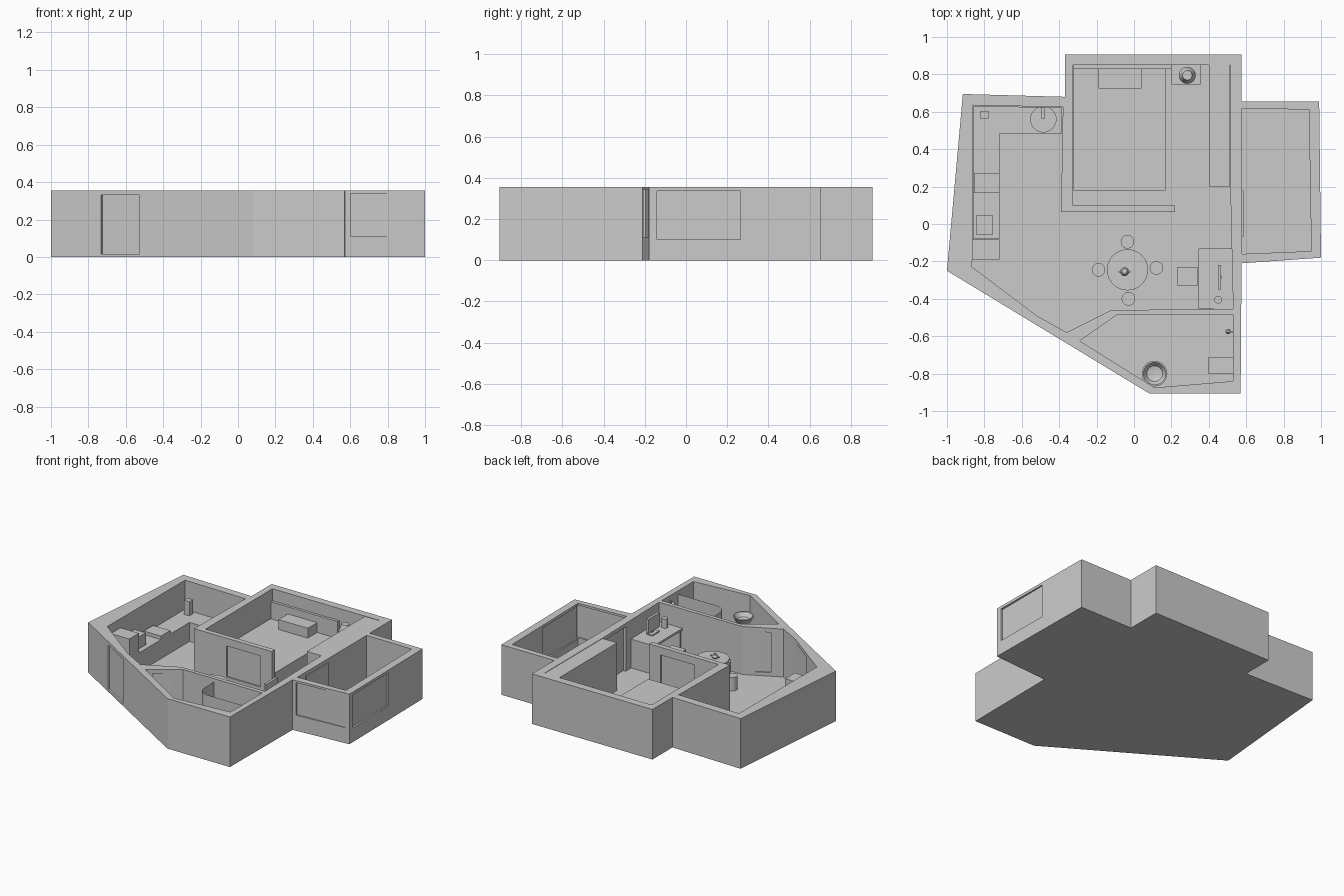
import bpy, bmesh, math
from mathutils import Vector

if "Cube" in bpy.data.objects:
    bpy.data.objects.remove(bpy.data.objects["Cube"])

H, FLOOR = 0.355, 0.015


def finish(name, bm, smooth=False):
    bmesh.ops.recalc_face_normals(bm, faces=bm.faces)
    me = bpy.data.meshes.new(name)
    bm.to_mesh(me)
    bm.free()
    ob = bpy.data.objects.new(name, me)
    bpy.context.collection.objects.link(ob)
    if smooth:
        bpy.ops.object.select_all(action='DESELECT')
        ob.select_set(True)
        bpy.context.view_layer.objects.active = ob
        bpy.ops.object.shade_smooth_by_angle(angle=math.radians(35))
    return ob


def prism(name, pts, z0, z1):
    bm = bmesh.new()
    f = bm.faces.new([bm.verts.new((x, y, z0)) for x, y in pts])
    r = bmesh.ops.extrude_face_region(bm, geom=[f])
    vs = [v for v in r['geom'] if isinstance(v, bmesh.types.BMVert)]
    bmesh.ops.translate(bm, verts=vs, vec=(0, 0, z1 - z0))
    return finish(name, bm)


def box(name, x0, x1, y0, y1, z0, z1):
    return prism(name, [(x0, y0), (x1, y0), (x1, y1), (x0, y1)], z0, z1)


def slab(name, a, b, t, z0, z1):
    """Upright slab of thickness t between two plan points."""
    a, b = Vector(a), Vector(b)
    d = (b - a).normalized()
    n = Vector((-d.y, d.x)) * t / 2
    return prism(name, [a - n, b - n, b + n, a + n], z0, z1)


def lathe(name, x, y, profile, seg=32):
    """Turn an (r, z) profile around a vertical axis at x, y."""
    bm = bmesh.new()
    vs = [bm.verts.new((x + r, y, z)) for r, z in profile]
    es = [bm.edges.new(p) for p in zip(vs, vs[1:])]
    bmesh.ops.spin(bm, geom=vs + es, cent=(x, y, 0), axis=(0, 0, 1),
                   angle=math.tau, steps=seg, use_duplicate=False)
    bmesh.ops.remove_doubles(bm, verts=bm.verts, dist=1e-5)
    return finish(name, bm, True)


def cyl(name, x, y, r, z0, z1):
    return lathe(name, x, y, [(0, z0), (r, z0), (r, z1), (0, z1)])


def cut(ob, cutter):
    m = ob.modifiers.new("cut", 'BOOLEAN')
    m.operation, m.solver, m.object = 'DIFFERENCE', 'EXACT', cutter
    bpy.context.view_layer.objects.active = ob
    bpy.ops.object.modifier_apply(modifier=m.name)
    bpy.data.objects.remove(cutter)


# Shell of the flat with its rooms hollowed out
shell = prism("wall_shell", [(-.915, .695), (-.37, .68), (-.37, .905), (.575, .905), (.575, .655),
                             (.99, .655), (1, -.18), (.575, -.21), (.57, -.905), (.08, -.905),
                             (-1, -.25)], 0, H)
rooms = [
    [(-.86, .635), (-.38, .625), (-.39, .065), (.22, .065), (.22, .1), (-.325, .1), (-.325, .85),
     (.515, .85), (.515, .2), (.53, -.455), (-.12, -.46), (-.36, -.58), (-.52, -.49), (-.865, -.23)],
    [(-.29, -.625), (-.09, -.485), (.53, -.485), (.53, -.84), (.11, -.875)],
    [(.578, .617), (.935, .612), (.948, -.145), (.578, -.16)],
]
for r in rooms:
    cut(shell, prism("cutter", r, FLOOR, 1))

# Doors and windows: opening through the wall with a thinner panel inside
openings = [
    ("front_door", (-.718, -.389), (-.513, -.513), .16, .03, FLOOR, .33),
    ("bathroom_door", (-.27, -.57), (-.17, -.511), .13, .04, .04, .325),
    ("sunroom_door", (.5625, -.07), (.5625, .18), .11, .045, FLOOR, .33),
    ("sunroom_front_window", (.6, -.184), (.965, -.166), .11, .024, .11, .34),
    ("sunroom_side_window", (.97, -.14), (.97, .265), .12, .03, .1, .335),
    ("bedroom_window", (-.137, .0825), (.13, .0825), .08, .014, .08, .3),
]
for name, a, b, depth, t, z0, z1 in openings:
    cut(shell, slab("cutter", a, b, depth, z0, z1))
    slab(name, a, b, t, z0, z1)

# Bedroom
box("wardrobe", .4, .514, .2, .849, FLOOR, H - .002)
box("bed", -.324, .17, .18, .83, FLOOR, .15)
box("pillow", -.19, .04, .725, .83, .15, .22)
box("headboard", -.324, .2, .83, .849, FLOOR, .27)
box("nightstand", .2, .355, .745, .849, FLOOR, .15)
lathe("table_lamp", .285, .795, [(0, .15), (.03, .15), (.03, .16), (.008, .165), (.008, .23),
                                 (.045, .23), (.025, .29), (0, .29)])

# Kitchen
counter = prism("kitchen_counter", [(-.859, -.08), (-.72, -.08), (-.72, .485), (-.386, .485),
                                    (-.384, .622), (-.859, .632)], FLOOR, .15)
cut(counter, cyl("cutter", -.485, .56, .068, .11, .3))
box("sink_tap_post", -.497, -.475, .61, .623, .15, .24)
box("sink_tap_spout", -.497, -.475, .565, .623, .23, .245)
box("hob", -.855, -.72, .165, .27, .15, .175)
box("microwave", -.845, -.755, -.055, .045, .15, .235)
box("bottle", -.82, -.777, .565, .605, .15, .25)
box("fridge", -.864, -.72, -.19, -.082, FLOOR, .29)

# Dining table and stools
lathe("dining_table", -.035, -.245, [(0, FLOOR), (.06, FLOOR), (.06, .025), (.018, .03),
                                     (.018, .175), (.11, .175), (.11, .19), (0, .19)])
for x, y in ((-.035, -.095), (-.19, -.245), (.12, -.235), (-.03, -.4)):
    cyl("stool", x, y, .036, FLOOR, .11)
lathe("teapot", -.05, -.255, [(0, .19), (.014, .19), (.022, .202), (.014, .216),
                              (.006, .219), (.006, .226), (0, .228)], 16)
box("teapot_spout", -.083, -.018, -.259, -.251, .2, .208)

# Desk
box("desk_top", .345, .528, -.455, -.13, .205, .22)
for y in (-.452, -.143):
    box("desk_leg", .355, .522, y, y + .012, FLOOR, .205)
box("desk_chair", .23, .34, -.33, -.23, FLOOR, .15)
box("monitor_base", .435, .48, -.325, -.245, .22, .228)
box("monitor_stand", .458, .468, -.295, -.275, .228, .26)
box("monitor_screen", .448, .466, -.35, -.22, .245, .345)
cyl("desk_cup", .45, -.405, .02, .22, .285)

# Bathroom
lathe("washbasin", .11, -.8, [(0, FLOOR), (.03, FLOOR), (.02, .05), (.02, .18), (.05, .205),
                              (.068, .24), (.06, .24), (.042, .212), (0, .2)])
box("toilet", .395, .529, -.8, -.715, FLOOR, .14)
lathe("shower_head", .503, -.575, [(0, .295), (.014, .295), (.014, .303), (.005, .32), (0, .32)], 16)
box("shower_arm", .503, .53, -.579, -.571, .312, .32)

# Curved shower curtain
path = [(.53, -.67)]
path += [(.23 - .08 * math.sin(i * math.pi / 20), -.59 - .08 * math.cos(i * math.pi / 20))
         for i in range(11)] + [(.15, -.485)]
bm = bmesh.new()
lo = [bm.verts.new((x, y, FLOOR)) for x, y in path]
hi = [bm.verts.new((x, y, .33)) for x, y in path]
for i in range(len(path) - 1):
    bm.faces.new((lo[i], lo[i + 1], hi[i + 1], hi[i]))
finish("shower_curtain", bm, True)
